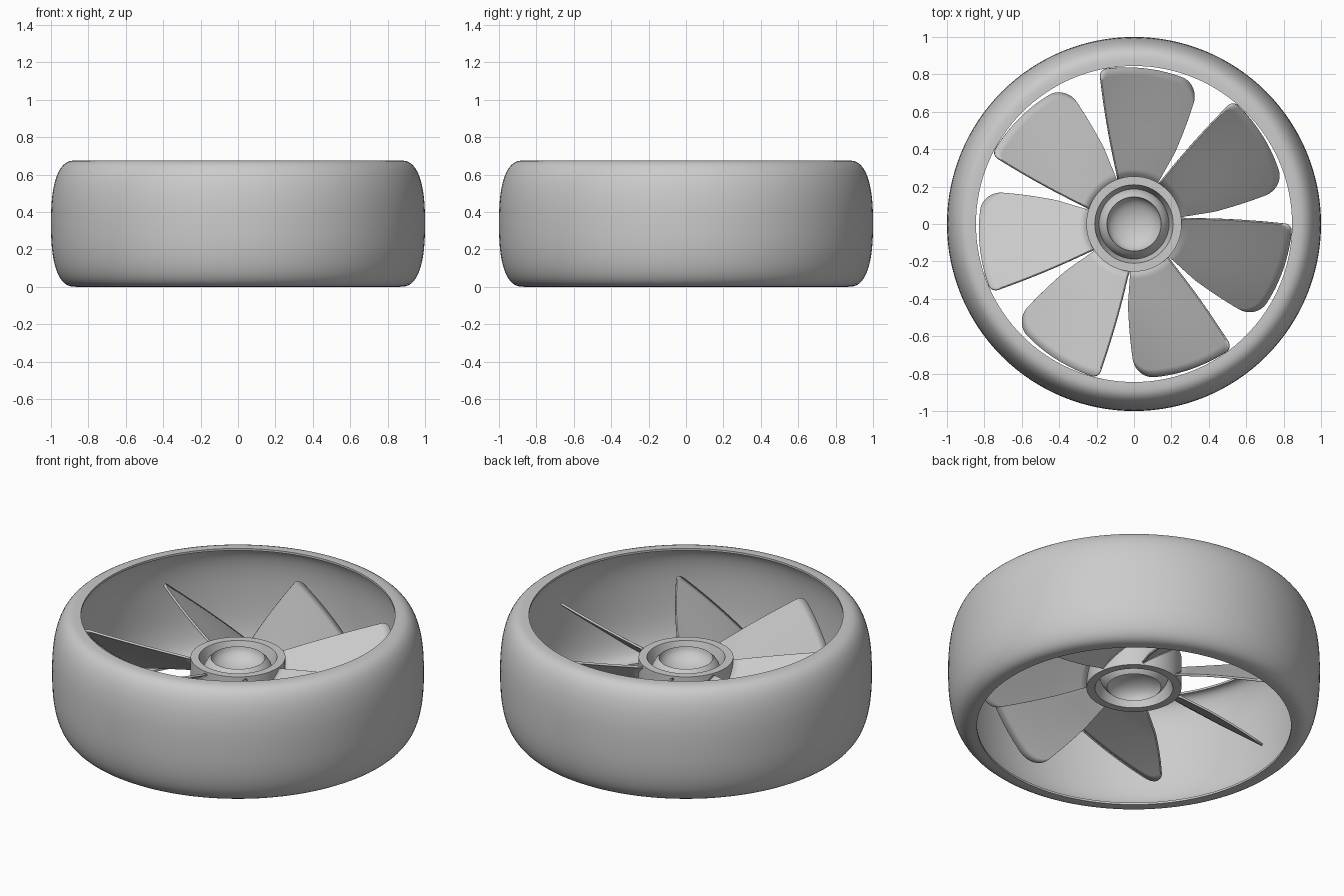
import bpy, bmesh
from math import sin, cos, pi, radians, sqrt

if "Cube" in bpy.data.objects:
    bpy.data.objects.remove(bpy.data.objects["Cube"])

MID = 0.3375   # half height of the duct
HUB_Z = 0.33


def finish(name, bm, angle=35):
    bmesh.ops.recalc_face_normals(bm, faces=bm.faces)
    me = bpy.data.meshes.new(name)
    bm.to_mesh(me)
    bm.free()
    ob = bpy.data.objects.new(name, me)
    bpy.context.collection.objects.link(ob)
    bpy.ops.object.select_all(action='DESELECT')
    ob.select_set(True)
    bpy.context.view_layer.objects.active = ob
    bpy.ops.object.shade_smooth_by_angle(angle=radians(angle))
    return ob


def lathe(name, profile, closed, steps=96):
    bm = bmesh.new()
    vs = [bm.verts.new((r, 0, z)) for r, z in profile]
    es = [bm.edges.new(p) for p in zip(vs, vs[1:])]
    if closed:
        es.append(bm.edges.new((vs[-1], vs[0])))
    bmesh.ops.spin(bm, geom=vs + es, axis=(0, 0, 1), cent=(0, 0, 0),
                   angle=2 * pi, steps=steps, use_merge=True)
    bmesh.ops.remove_doubles(bm, verts=bm.verts, dist=1e-4)
    return finish(name, bm)


def bulge(base, depth, half, n=2.5, count=28):
    # barrel-shaped half superellipse, bottom to top
    pts = []
    for i in range(count + 1):
        a = -pi / 2 + pi * i / count
        s, c = sin(a), max(cos(a), 0)
        pts.append((base + depth * c ** (2 / n),
                    MID + half * abs(s) ** (2 / n) * (1 if s > 0 else -1)))
    return pts


# Duct: hollow barrel shell with a narrow flat lip at both ends
outer = bulge(0.87, 0.13, MID)
inner = bulge(0.845, 0.10, MID - 0.012)
lip = [(0.845, 2 * MID)]
lathe("duct_ring", outer + lip + inner[::-1] + [(0.845, 0)], True, 128)

# Hub: flat-faced collar with a groove and a dished centre on both ends
bowl = [(0.145 * sin(pi / 2 * i / 8), 0.09 - 0.085 * cos(pi / 2 * i / 8)) for i in range(9)]
half = bowl + [(0.165, 0.07), (0.18, 0.045), (0.187, 0.02), (0.21, 0.095), (0.255, 0.095)]
lower = [(r, -z) for r, z in reversed(half)]
lathe("hub", [(r, HUB_Z + z) for r, z in half + lower], False, 64)


# Fan blades: pitched sheets, straight high edge and curved low edge
def lerp(a, b, t):
    return a + (b - a) * t


def rounding(t):
    t = min(max(t, 0), 1)
    return 1 - sqrt(1 - t * t)


def blade_point(s, t):
    tip = 0.845 - 0.025 * s - 0.10 * rounding((s - 0.82) / 0.18) - 0.04 * rounding((0.07 - s) / 0.07)
    r = lerp(0.25, tip, t)
    k = (r - 0.25) / 0.595
    high_edge = lerp(110, 102.5, k ** 0.6)
    low_edge = 60.5 + 5 * max(0, k - 0.3) / 0.7
    ang = radians(lerp(high_edge, low_edge, s))
    z = HUB_Z + lerp(lerp(0.08, 0.195, k), lerp(-0.08, -0.255, k), s)
    return r * cos(ang), r * sin(ang), z


def blade(i, ns=40, nt=14):
    bm = bmesh.new()
    # chord samples gather toward both edges so the corners stay round
    rows = [[bm.verts.new(blade_point((1 - cos(pi * a / ns)) / 2, b / nt))
             for b in range(nt + 1)] for a in range(ns + 1)]
    for p, q in zip(rows, rows[1:]):
        for b in range(nt):
            bm.faces.new((p[b], p[b + 1], q[b + 1], q[b]))
    ob = finish(f"fan_blade_{i + 1}", bm)
    ob.rotation_euler.z = 2 * pi * i / 7
    m = ob.modifiers.new("thickness", 'SOLIDIFY')
    m.thickness = 0.012
    m.offset = 0
    bpy.ops.object.modifier_move_to_index(modifier="thickness", index=0)


for i in range(7):
    blade(i)
